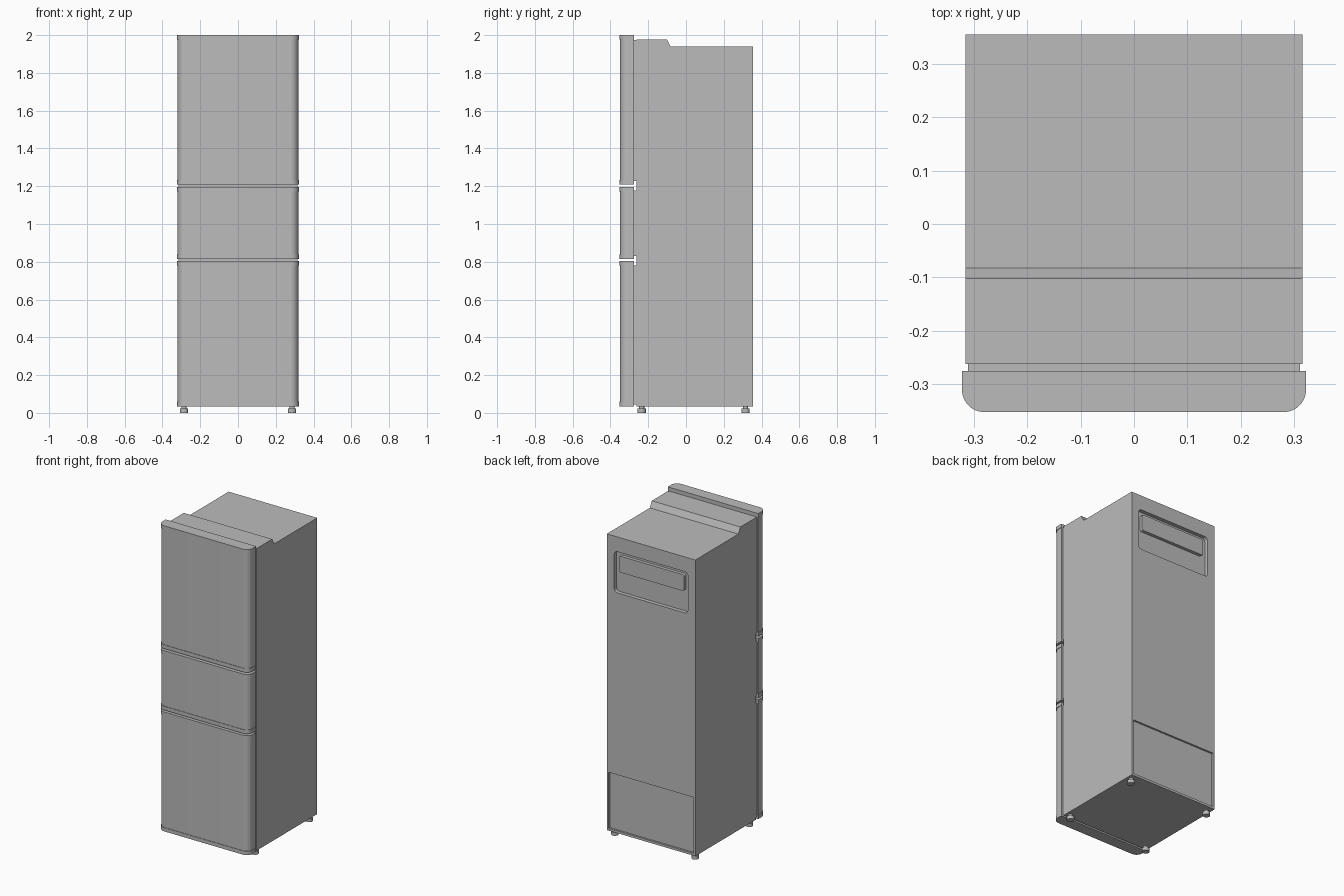
import bpy, bmesh, math
from mathutils import Vector

if "Cube" in bpy.data.objects:
    bpy.data.objects.remove(bpy.data.objects["Cube"], do_unlink=True)

grey = bpy.data.materials.new("appliance_grey")
grey.use_nodes = True
colour = (0.5, 0.5, 0.5, 1)
grey.diffuse_color = colour
grey.node_tree.nodes["Principled BSDF"].inputs["Base Color"].default_value = colour


def prism(name, points, direction, smooth=False):
    """Extrude a closed outline of 3D points along a direction."""
    bm = bmesh.new()
    face = bm.faces.new([bm.verts.new(p) for p in points])
    ext = bmesh.ops.extrude_face_region(bm, geom=[face])
    moved = [g for g in ext["geom"] if isinstance(g, bmesh.types.BMVert)]
    bmesh.ops.translate(bm, verts=moved, vec=Vector(direction))
    bmesh.ops.recalc_face_normals(bm, faces=bm.faces)
    mesh = bpy.data.meshes.new(name)
    bm.to_mesh(mesh)
    bm.free()
    mesh.materials.append(grey)
    obj = bpy.data.objects.new(name, mesh)
    bpy.context.collection.objects.link(obj)
    if smooth:
        bpy.ops.object.select_all(action="DESELECT")
        obj.select_set(True)
        bpy.context.view_layer.objects.active = obj
        bpy.ops.object.shade_smooth_by_angle(angle=math.radians(30))
    return obj


def arc(cx, cy, r, start, steps=8):
    """Quarter circle, counter-clockwise from the start angle in degrees."""
    angles = [math.radians(start + 90 * i / steps) for i in range(steps + 1)]
    return [(cx + r * math.cos(a), cy + r * math.sin(a)) for a in angles]


def rounded_rect(x, low, high, r):
    """Rounded rectangle from -x to x and from low to high."""
    return (arc(-x + r, low + r, r, 180, 4) + arc(x - r, low + r, r, 270, 4)
            + arc(x - r, high - r, r, 0, 4) + arc(-x + r, high - r, r, 90, 4))


def box(name, x, y0, y1, z0, z1):
    pts = [(-x, y0, z0), (x, y0, z0), (x, y1, z0), (-x, y1, z0)]
    return prism(name, pts, (0, 0, z1 - z0))


# Cabinet with the raised hinge cover at the front of its top
BACK, FRONT, BASE = 0.355, -0.262, 0.035
side = [(FRONT, BASE), (BACK, BASE), (BACK, 1.94), (-0.082, 1.94),
        (-0.102, 1.978), (FRONT, 1.978)]
cabinet = prism("cabinet", [(-0.315, y, z) for y, z in side], (0.63, 0, 0))

# Recesses in the back: upper handle bay and lower service panel
bay = rounded_rect(0.262, 1.58, 1.845, 0.022)
cutters = [
    prism("handle_bay_cutter", [(x, BACK - 0.025, z) for x, z in bay], (0, 0.1, 0)),
    box("service_panel_cutter", 0.302, BACK - 0.012, BACK + 0.1, 0.05, 0.41),
]
bpy.context.view_layer.objects.active = cabinet
for cutter in cutters:
    cutter.hide_render = True
    mod = cabinet.modifiers.new(cutter.name, "BOOLEAN")
    mod.operation = "DIFFERENCE"
    mod.solver = "EXACT"
    mod.object = cutter
    bpy.ops.object.modifier_apply(modifier=mod.name)
    bpy.data.objects.remove(cutter, do_unlink=True)

# Grip bar inside the handle bay
grip = rounded_rect(0.232, 1.715, 1.82, 0.012)
prism("rear_grip", [(x, BACK - 0.026, z) for x, z in grip], (0, 0.022, 0))


# Doors: a panel with rounded front corners between slightly larger end caps
def door_slab(name, z0, z1, inset):
    x, front, back, r = 0.322 - inset, -0.352 + inset, -0.275, 0.042
    outline = [(x, back), (-x, back)]
    outline += arc(-x + r, front + r, r, 180) + arc(x - r, front + r, r, 270)
    prism(name, [(px, py, z0) for px, py in outline], (0, 0, z1 - z0), True)


CAP = 0.024
doors = [("lower", BASE, 0.803, 0.045, 0.78),
         ("middle", 0.815, 1.197, 0.83, 1.178),
         ("upper", 1.21, 2.0, 1.228, 1.975)]
for name, z0, z1, seal0, seal1 in doors:
    door_slab(name + "_door_panel", z0 + CAP, z1 - CAP, 0.003)
    door_slab(name + "_door_bottom_cap", z0, z0 + CAP, 0)
    door_slab(name + "_door_top_cap", z1 - CAP, z1, 0)
    box(name + "_door_seal", 0.311, -0.276, FRONT + 0.001, seal0, seal1)

# Feet: a wide pad on a thinner stem at each corner
for sx, label in ((1, "left"), (-1, "right")):
    for y, end in ((-0.235, "front"), (0.315, "rear")):
        for part, r, z0, z1 in (("pad", 0.022, 0, 0.022), ("stem", 0.014, 0.022, 0.036)):
            ring = [p for q in range(4) for p in arc(sx * 0.286, y, r, 90 * q, 4)[:-1]]
            prism(f"{end}_{label}_foot_{part}", [(px, py, z0) for px, py in ring],
                  (0, 0, z1 - z0), True)
